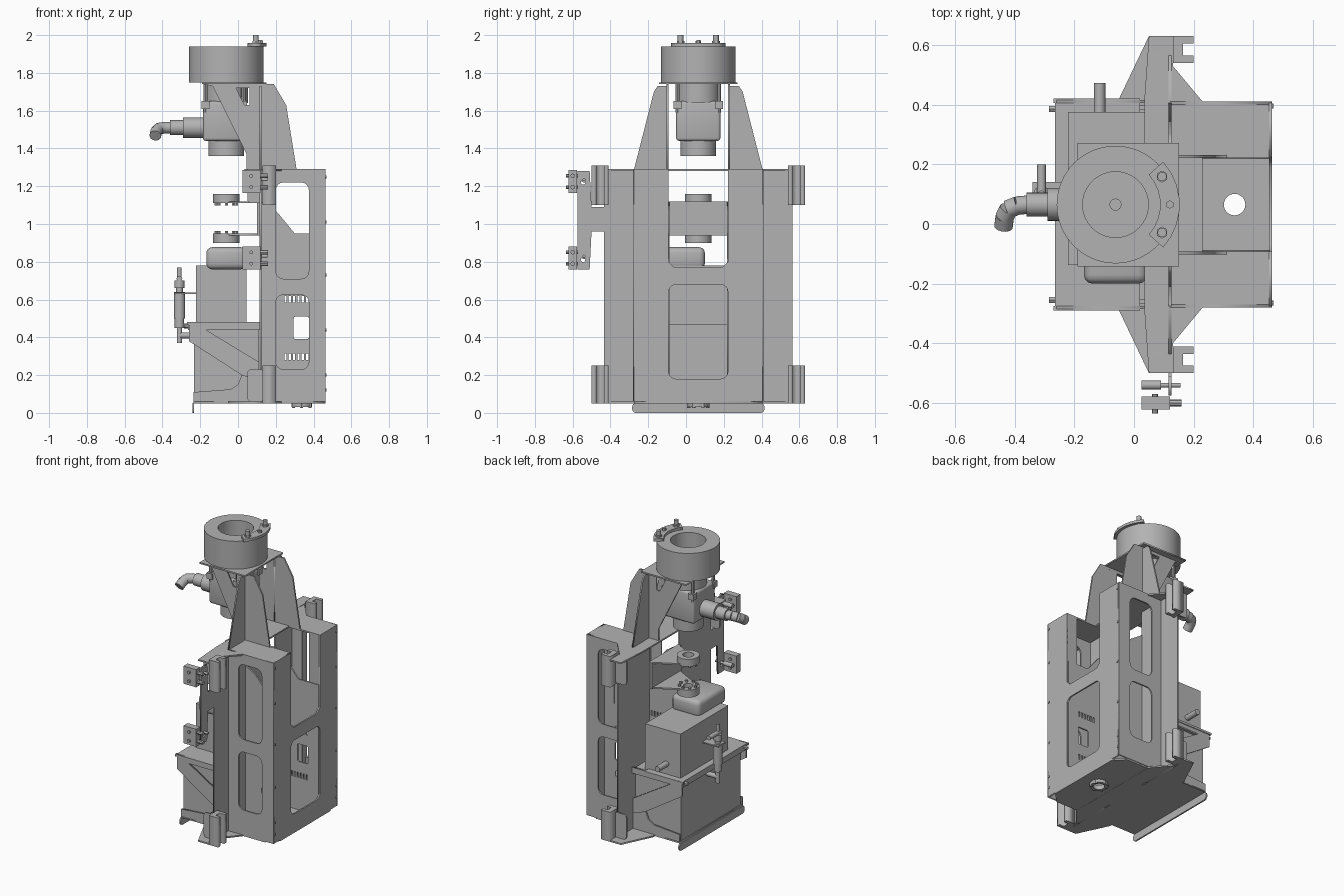
import bpy, bmesh, math
from mathutils import Vector

if "Cube" in bpy.data.objects:
    bpy.data.objects.remove(bpy.data.objects["Cube"], do_unlink=True)

steel = bpy.data.materials.new("plain grey steel")
steel.use_nodes = True
steel.diffuse_color = (0.45, 0.45, 0.45, 1)
steel.node_tree.nodes["Principled BSDF"].inputs["Base Color"].default_value = steel.diffuse_color

MID = 0.065      # symmetry plane of the cabinet in y
SPINDLE = -0.062  # x position of the spindle axis
THIN = 0.01


def finish(name, bm, smooth=False):
    bmesh.ops.recalc_face_normals(bm, faces=bm.faces)
    mesh = bpy.data.meshes.new(name)
    bm.to_mesh(mesh)
    bm.free()
    mesh.materials.clear()
    mesh.materials.append(steel)
    obj = bpy.data.objects.new(name, mesh)
    bpy.context.collection.objects.link(obj)
    if smooth:
        bpy.ops.object.select_all(action='DESELECT')
        obj.select_set(True)
        bpy.context.view_layer.objects.active = obj
        bpy.ops.object.shade_smooth_by_angle(angle=math.radians(35))
    return obj


def box(name, xs, ys, zs, bevel=0.0):
    bm = bmesh.new()
    bmesh.ops.create_cube(bm, size=1)
    for v in bm.verts:
        v.co = Vector([(lo + hi) / 2 + c * (hi - lo) for c, (lo, hi) in zip(v.co, (xs, ys, zs))])
    if bevel:
        bmesh.ops.bevel(bm, geom=bm.edges[:], offset=bevel, segments=3, affect='EDGES', profile=0.5)
    return finish(name, bm, bool(bevel))


def rod(name, start, end, radius, sides=24):
    start, end = Vector(start), Vector(end)
    bm = bmesh.new()
    bmesh.ops.create_cone(bm, cap_ends=True, segments=sides, radius1=radius, radius2=radius,
                          depth=(end - start).length)
    turn = (end - start).to_track_quat('Z', 'Y')
    for v in bm.verts:
        v.co = turn @ v.co + (start + end) / 2
    return finish(name, bm, sides > 8)


def rect(u0, u1, v0, v1, r=0.0):
    """Rectangle outline with optional round corners."""
    if not r:
        return [(u0, v0), (u1, v0), (u1, v1), (u0, v1)]
    points = []
    corners = [(u1 - r, v1 - r), (u0 + r, v1 - r), (u0 + r, v0 + r), (u1 - r, v0 + r)]
    for quarter, (cu, cv) in enumerate(corners):
        for step in range(5):
            a = math.pi / 2 * (quarter + step / 4)
            points.append((cu + r * math.cos(a), cv + r * math.sin(a)))
    return points


def circle(u, v, r, sides=32):
    return [(u + r * math.cos(math.tau * i / sides), v + r * math.sin(math.tau * i / sides))
            for i in range(sides)]


def plate(name, axis, at, outlines, thick=THIN, smooth=False):
    """Flat sheet across an axis: first outline is the edge, the rest are holes."""
    curve = bpy.data.curves.new(name, 'CURVE')
    curve.dimensions, curve.fill_mode, curve.extrude = '2D', 'BOTH', thick / 2
    for outline in outlines:
        spline = curve.splines.new('POLY')
        spline.points.add(len(outline) - 1)
        for p, (u, v) in zip(spline.points, outline):
            p.co = (u, v, 0, 1)
        spline.use_cyclic_u = True
    temp = bpy.data.objects.new(name, curve)
    bpy.context.collection.objects.link(temp)
    mesh = bpy.data.meshes.new_from_object(temp.evaluated_get(bpy.context.evaluated_depsgraph_get()))
    bm = bmesh.new()
    bm.from_mesh(mesh)
    bpy.data.objects.remove(temp)
    bpy.data.meshes.remove(mesh)
    bmesh.ops.remove_doubles(bm, verts=bm.verts, dist=1e-5)
    for v in bm.verts:
        u, w, d = v.co
        v.co = {'x': (at + d, u, w), 'y': (u, at - d, w), 'z': (u, w, at + d)}[axis]
    return finish(name, bm, smooth)


def mirrored(points, side):
    """Turn offsets from the middle plane into y positions."""
    return [(MID + side * u, v) for u, v in points]


# Cabinet face with a lower window and an open notch above it
half, gap = 0.34, 0.157
notch = [(-half, 0.06), (half, 0.06), (half, 1.29), (gap, 1.29), (gap, 0.8), (gap - 0.03, 0.77),
         (0.03 - gap, 0.77), (-gap, 0.8), (-gap, 1.29), (-half, 1.29)]
plate("cabinet_face", 'x', 0.458, [mirrored(notch, 1), rect(MID - gap, MID + gap, 0.18, 0.68, 0.04)])

# Vent slots of the inner walls
vents = [rect(x, x + 0.012, z, z + 0.035) for z in (0.585, 0.28) for x in
         [0.245 + 0.023 * i for i in range(6)]]
inner_edge = [(0.12, 0.06), (0.455, 0.06), (0.455, 0.95), (0.3, 0.95), (0.21, 1.06), (0.12, 1.12)]
gusset_edge = [(-0.18, 1.74), (0.19, 1.74), (0.255, 1.63), (0.31, 1.29), (0.045, 1.29),
               (0.045, 1.37), (-0.135, 1.73)]
block_edge = [(0.13, 0), (0.2, 0), (0.2, 0.025), (0.165, 0.025), (0.165, 0.065), (0.2, 0.065),
              (0.2, 0.09), (0.13, 0.09)]

for side, word in ((-1, "front"), (1, "back")):
    def y(offset):
        return MID + side * offset

    def span(a, b):
        return tuple(sorted((y(a), y(b))))

    # Cabinet side, roof, inner wall
    plate(word + "_cabinet_side", 'y', y(half), [rect(0.12, 0.463, 0.06, 1.29),
          rect(0.2, 0.375, 0.71, 1.22, 0.04), rect(0.2, 0.375, 0.23, 0.625, 0.04)])
    plate(word + "_inner_wall", 'y', y(gap), [inner_edge, rect(0.295, 0.375, 0.39, 0.51, 0.01)] + vents)
    box(word + "_cabinet_roof", (0.12, 0.463), span(gap, half), (1.28, 1.29))
    box(word + "_notch_return", (0.38, 0.463), span(gap, gap + THIN), (0.77, 1.29))

    # Spine wing and its upright flange above the roof
    plate(word + "_spine_wing", 'x', 0.12, [rect(*span(gap, 0.5), 0.05, 1.29)])
    plate(word + "_tower_flange", 'x', 0.12,
          [mirrored([(gap, 1.29), (half, 1.29), (0.235, 1.7), (0.215, 1.73), (gap, 1.73)], side)])
    plate(word + "_tower_gusset", 'y', y(gap + 0.005),
          [gusset_edge, [(-0.01, 1.72), (0.06, 1.72), (0.06, 1.63), (0.035, 1.63)]])

    # Notched guide blocks at the wing tips
    for z0, z1 in ((0.05, 0.25), (1.1, 1.31)):
        plate(word + "_guide_block", 'z', (z0 + z1) / 2,
              [[(x, y(0.475 + d)) for x, d in block_edge]], z1 - z0)
        plate(word + "_guide_mount", 'y', y(0.5), [rect(0.05, 0.14, z0 + 0.01, z1 - 0.02, 0.02)])

    # Diagonal brace and collar on the tank side
    plate(word + "_tank_brace", 'y', y(half + 0.005),
          [[(-0.26, 0.48), (0.12, 0.48), (0.12, 0.44), (-0.17, 0.44), (0.11, 0.27), (0.11, 0.17),
            (0.02, 0.2), (-0.26, 0.38)]])
    plate(word + "_tank_foot_plate", 'y', y(half - 0.005),
          [[(-0.235, 0.06), (0.12, 0.06), (0.12, 0.2), (0.02, 0.2), (0, 0.15), (-0.04, 0.125),
            (-0.235, 0.11)]])
    box(word + "_tank_rim_end", (-0.27, 0.02), span(half, half + 0.015), (0.465, 0.48))
    rod(word + "_rim_bolt", (-0.285, y(0.32), 0.46), (-0.235, y(0.32), 0.46), 0.012, 6)

    # Rivets on cabinet face
    for z in (0.12, 0.2, 0.44, 0.73, 1.01, 1.25):
        rod(word + "_rivet", (0.46, y(half - 0.01), z), (0.468, y(half - 0.01), z), 0.008, 8)

# Horizontal end plates of the frame
tips = [(0.13, 0.565), (0.13, 0.465), (0.23, 0.345)]
for name, z, back in (("frame_top_plate", 1.285, 0.035), ("frame_bottom_plate", 0.055, -0.05)):
    right = [(0.05, 0.565)] + tips
    left = [(back, 0.355)]
    outline = [(x, MID + d) for x, d in left + right] + \
              [(x, MID - d) for x, d in reversed(left + right)]
    plate(name, 'z', z, [outline])

# Floor with clipped corners, drain boss and front lip
clip = 0.07
floor = [(-0.235, -half), (0.463 - clip, -half), (0.463, clip - half), (0.463, half - clip),
         (0.463 - clip, half), (-0.235, half)]
plate("floor", 'z', 0.056, [[(x, MID + d) for x, d in floor], circle(0.337, MID, 0.036)])
plate("drain_boss", 'z', 0.045, [circle(0.337, MID, 0.055), circle(0.337, MID, 0.036)], 0.03, True)
for i in range(6):
    a = math.tau * (i + 0.5) / 6
    bx, by = 0.337 + 0.05 * math.cos(a), MID + 0.05 * math.sin(a)
    rod("drain_bolt", (bx, by, 0.025), (bx, by, 0.06), 0.009, 6)
plate("floor_lip", 'x', -0.237, [rect(MID - 0.35, MID + 0.35, 0, 0.052, 0.02)])

# Lower tank, rim, upper tank and rounded cover
box("lower_tank", (-0.232, 0.11), (MID - 0.32, MID + 0.32), (0.06, 0.47))
box("tank_rim", (-0.265, 0.02), (MID - half, MID + half), (0.44, 0.48))
box("upper_tank", (-0.222, 0.045), (-0.137, 0.375), (0.47, 0.78))
box("tank_cover", (-0.168, 0.045), (-0.2, 0.1), (0.76, 0.877), 0.03)
rod("tank_outlet", (-0.115, 0.36, 0.55), (-0.115, 0.473, 0.55), 0.019)

# Valve with rods and elbow on the tank side
vx, vy = -0.31, 0.1
for z0, z1, r in ((0.37, 0.45, 0.014), (0.45, 0.5, 0.025), (0.5, 0.64, 0.03), (0.64, 0.66, 0.018),
                  (0.66, 0.7, 0.027), (0.7, 0.77, 0.012)):
    rod("valve_body", (vx, vy, z0), (vx, vy, z1), r)
rod("valve_stub", (vx, vy - 0.02, 0.71), (vx, vy + 0.1, 0.71), 0.015)
rod("valve_pipe", (vx, vy, 0.41), (-0.23, vy, 0.41), 0.016)
box("valve_bracket", (-0.34, -0.215), (vy - 0.04, vy + 0.04), (0.63, 0.638))

# Pair of rollers on a forked bracket
for z0, z1, arm in ((0.9, 0.95, 0.945), (1.11, 1.16, 1.115)):
    plate("roller", 'z', (z0 + z1) / 2, [circle(SPINDLE, MID, 0.07), circle(SPINDLE, MID, 0.035)],
          z1 - z0, True)
    plate("roller_arm", 'z', arm, [[(0.12, MID - gap), (0.12, MID + gap), (SPINDLE, MID + 0.06),
          (SPINDLE - 0.06, MID), (SPINDLE, MID - 0.06)], circle(SPINDLE, MID, 0.03)])
    for i in range(8):
        a = math.tau * i / 8
        px, py = SPINDLE + 0.055 * math.cos(a), MID + 0.055 * math.sin(a)
        rod("roller_bolt", (px, py, arm - 0.018), (px, py, arm + 0.018), 0.009, 6)
box("roller_bracket", (0.1, 0.125), (MID - gap, MID + gap), (0.94, 1.12))

# Head plate, ring drum and locating pins
plate("head_plate", 'z', 1.745, [rect(-0.19, 0.15, MID - 0.207, MID + 0.207), circle(SPINDLE, MID, 0.1)])
plate("ring_drum", 'z', 1.845, [circle(SPINDLE, MID, 0.197, 64), circle(SPINDLE, MID, 0.11, 64)], 0.19, True)
arc = [math.radians(-42 + 12 * i) for i in range(8)]
plate("pin_plate", 'z', 1.95, [[(SPINDLE + r * math.cos(a), MID + r * math.sin(a))
      for r, angles in ((0.15, arc), (0.215, arc[::-1])) for a in angles]], 0.018)
for deg, r, top in ((-31, 0.02, 2.0), (0, 0.014, 1.975), (31, 0.02, 2.0)):
    px, py = SPINDLE + 0.182 * math.cos(math.radians(deg)), MID + 0.182 * math.sin(math.radians(deg))
    rod("locating_pin", (px, py, 1.94), (px, py, top), r * 0.75)
    rod("pin_collar", (px, py, 1.94), (px, py, 1.97), r, 6)

# Motor under the head
box("motor_body", (-0.185, 0.04), (-0.052, 0.182), (1.44, 1.65), 0.015)
rod("motor_neck", (SPINDLE, MID, 1.64), (SPINDLE, MID, 1.76), 0.115, 48)
rod("motor_end_cap", (SPINDLE, MID, 1.36), (SPINDLE, MID, 1.45), 0.095, 48)
rod("spindle", (SPINDLE, MID, 1.75), (SPINDLE, MID, 1.78), 0.02)
for dx in (-0.11, 0.09):
    for dy in (-0.11, 0.11):
        cx, cy = SPINDLE + dx, MID + dy
        box("motor_lug", (cx - 0.02, cx + 0.02), (cy - 0.02, cy + 0.02), (1.61, 1.65))
        rod("motor_bolt", (cx, cy, 1.59), (cx, cy, 1.74), 0.011, 8)

# Cable plug and bent hose
for x0, x1, r in ((-0.29, -0.18, 0.055), (-0.36, -0.29, 0.04)):
    rod("cable_plug", (x0, MID, 1.51), (x1, MID, 1.51), r)
path = [(-0.35, MID, 1.51), (-0.39, 0.062, 1.51), (-0.42, 0.05, 1.505), (-0.433, 0.025, 1.49),
        (-0.437, -0.005, 1.47)]
for a, b in zip(path, path[1:]):
    rod("hose", a, Vector(b) + (Vector(b) - Vector(a)) * 0.12, 0.031)

# Side arm with two clamps at the front wing
plate("side_arm", 'x', 0.12, [[(-0.43, 0.96), (-0.5, 0.96), (-0.51, 0.76), (-0.575, 0.76),
      (-0.575, 1.28), (-0.51, 1.28), (-0.5, 1.09), (-0.43, 1.09)],
      circle(-0.545, 0.81, 0.012, 12), circle(-0.545, 1.22, 0.012, 12)])
for z0 in (0.76, 1.165):
    box("clamp_block", (0.025, 0.12), (-0.622, -0.578), (z0, z0 + 0.12))
    for dz in (0.03, 0.09):
        rod("clamp_screw", (0.11, -0.6, z0 + dz), (0.16, -0.6, z0 + dz), 0.012, 8)
        rod("clamp_pin", (0.07, -0.635, z0 + dz), (0.07, -0.57, z0 + dz), 0.01, 8)
    rod("clamp_rod", (0.025, -0.54, z0 + 0.07), (0.09, -0.54, z0 + 0.07), 0.015)
    rod("clamp_tip", (0.09, -0.54, z0 + 0.07), (0.155, -0.54, z0 + 0.07), 0.008)
